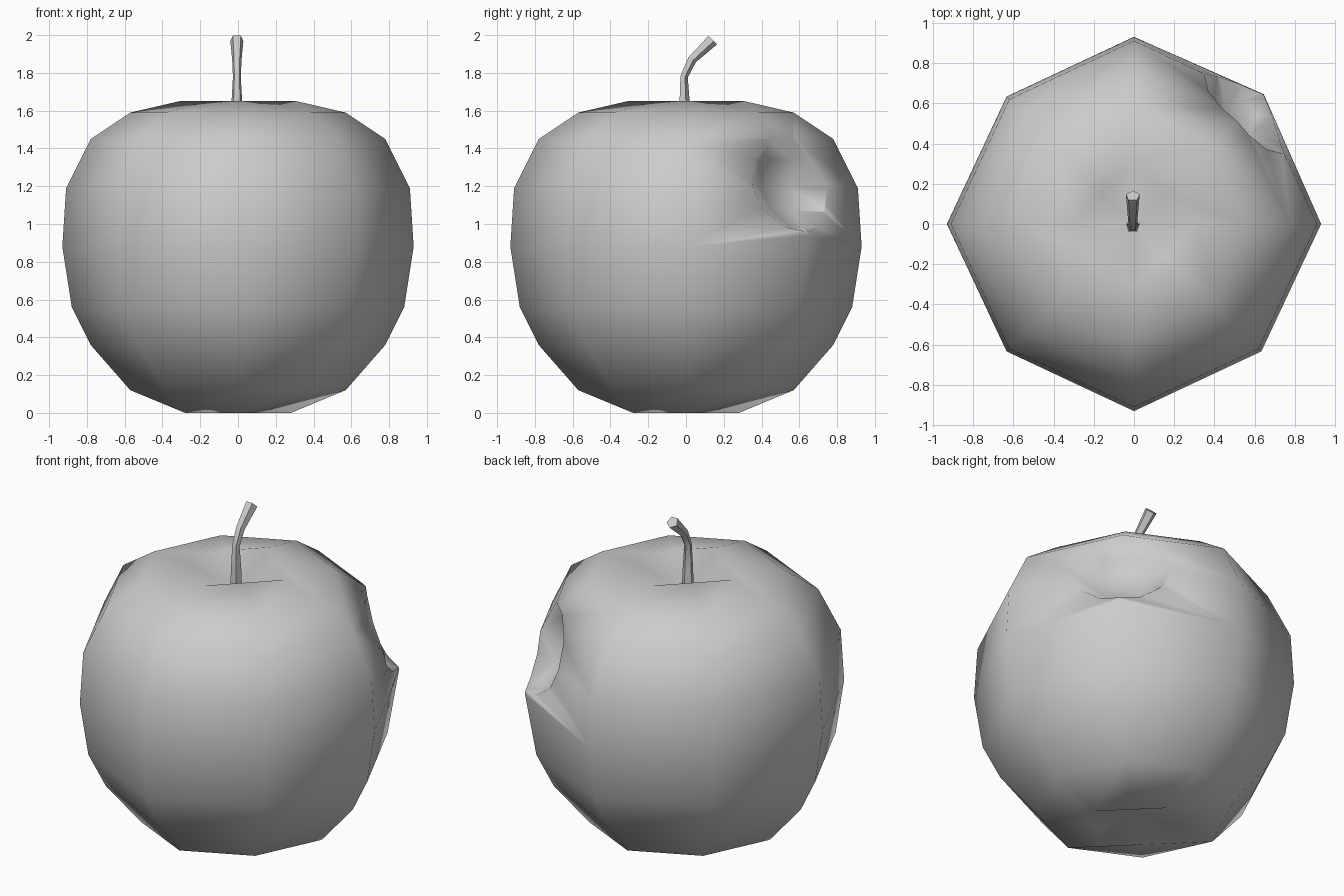
import bpy, bmesh, math
from mathutils import Vector, Matrix

if "Cube" in bpy.data.objects:
    bpy.data.objects.remove(bpy.data.objects["Cube"])


def make_object(name, bm):
    bmesh.ops.recalc_face_normals(bm, faces=bm.faces)
    for f in bm.faces:
        f.smooth = True
    mesh = bpy.data.meshes.new(name)
    bm.to_mesh(mesh)
    bm.free()
    obj = bpy.data.objects.new(name, mesh)
    bpy.context.collection.objects.link(obj)
    return obj


def bridge(bm, rings):
    for a, b in zip(rings, rings[1:]):
        n = len(a)
        for i in range(n):
            j = (i + 1) % n
            bm.faces.new((a[i], a[j], b[j], b[i]))


def fan(bm, ring, point):
    tip = bm.verts.new(point)
    for i in range(len(ring)):
        bm.faces.new((ring[i], ring[(i + 1) % len(ring)], tip))


# Apple body: eight-sided lathe (radius, height, radius ratio on the diagonals)
SQ = math.sqrt(0.5)
profile = [(0.28, 0.0, SQ), (0.57, 0.12, 0.96), (0.78, 0.36, 0.96),
           (0.88, 0.56, 0.963), (0.93, 0.88, 0.963), (0.91, 1.19, 0.963),
           (0.78, 1.45, 0.96), (0.57, 1.59, 0.96), (0.31, 1.65, SQ)]
bm = bmesh.new()
rings = []
for r, z, diag in profile:
    ring = []
    for i in range(8):
        a = i * math.pi / 4
        k = r * (diag if i % 2 else 1)
        ring.append(bm.verts.new((k * math.cos(a), k * math.sin(a), z)))
    rings.append(ring)
# raised lip below the bite
rings[4][1].co = (0.645, 0.645, 0.94)
bridge(bm, rings)
fan(bm, rings[0], (0, 0, 0.13))
fan(bm, rings[-1], (0, 0, 1.50))
apple = make_object("apple_body", bm)

# Bite: low-poly ball cut from the back right shoulder
bm = bmesh.new()
bmesh.ops.create_uvsphere(bm, u_segments=10, v_segments=7, radius=1.0,
                          matrix=Matrix.Translation((0.67, 0.67, 1.27))
                          @ Matrix.Rotation(math.radians(45), 4, 'Z')
                          @ Matrix.Diagonal((0.30, 0.36, 0.32, 1)))
cutter = make_object("bite_cutter", bm)
cutter.hide_render = True
cut = apple.modifiers.new("bite", 'BOOLEAN')
cut.operation = 'DIFFERENCE'
cut.solver = 'EXACT'
cut.object = cutter
bpy.context.view_layer.objects.active = apple
bpy.ops.object.modifier_apply(modifier=cut.name)
bpy.data.objects.remove(cutter)

# Stem: five-sided tube swept along a bent path (y, z, radius, tilt)
bm = bmesh.new()
rings = []
for y, z, r, tilt in [(-0.01, 1.49, 0.036, 0), (-0.01, 1.64, 0.030, 0),
                      (-0.012, 1.78, 0.022, 12), (0.03, 1.87, 0.026, 32),
                      (0.14, 1.977, 0.036, 45)]:
    rot = Matrix.Rotation(-math.radians(tilt), 3, 'X')
    ring = []
    for i in range(5):
        a = math.radians(90 + 72 * i)
        p = rot @ Vector((r * math.cos(a), r * math.sin(a), 0))
        ring.append(bm.verts.new(p + Vector((-0.006, y, z))))
    rings.append(ring)
bridge(bm, rings)
bm.faces.new(rings[0])
bm.faces.new(rings[-1])
stem = make_object("stem", bm)
bpy.ops.object.select_all(action='DESELECT')
stem.select_set(True)
bpy.context.view_layer.objects.active = stem
bpy.ops.object.shade_smooth_by_angle(angle=math.radians(60))
